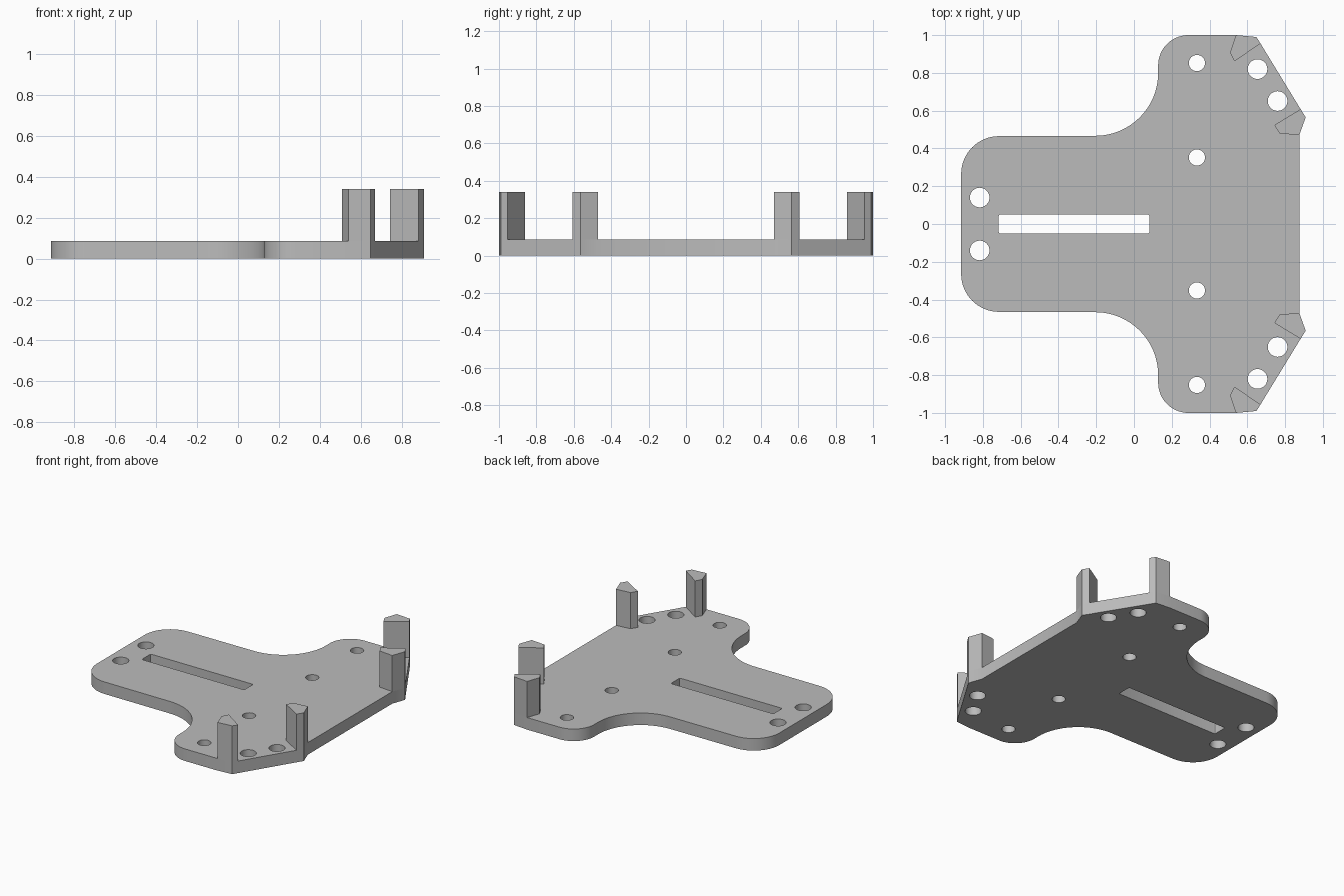
import bpy
from math import cos, sin, radians

PLATE_TOP, POST_TOP = 0.085, 0.34

if "Cube" in bpy.data.objects:
    bpy.data.objects.remove(bpy.data.objects["Cube"], do_unlink=True)

grey = bpy.data.materials.new("plain grey")
grey.use_nodes = True
colour = (0.5, 0.5, 0.5, 1)
grey.diffuse_color = colour
grey.node_tree.nodes["Principled BSDF"].inputs["Base Color"].default_value = colour


def arc(cx, cy, r, start, end, steps=16):
    angles = [radians(start + (end - start) * i / steps) for i in range(steps + 1)]
    return [(cx + r * cos(a), cy + r * sin(a)) for a in angles]


def mirror(points):
    return [(x, -y) for x, y in reversed(points)]


def extrude_loops(name, loops, bottom, top):
    """Fill the outer loop, leave inner loops open, and give it thickness."""
    curve = bpy.data.curves.new(name, "CURVE")
    curve.dimensions = "2D"
    curve.fill_mode = "BOTH"
    curve.extrude = (top - bottom) / 2
    for loop in loops:
        spline = curve.splines.new("POLY")
        spline.points.add(len(loop) - 1)
        for point, (x, y) in zip(spline.points, loop):
            point.co = (x, y, 0, 1)
        spline.use_cyclic_u = True
    obj = bpy.data.objects.new(name, curve)
    obj.location.z = (top + bottom) / 2
    bpy.context.collection.objects.link(obj)
    bpy.ops.object.select_all(action="DESELECT")
    obj.select_set(True)
    bpy.context.view_layer.objects.active = obj
    bpy.ops.object.convert(target="MESH")
    obj = bpy.context.object
    # Weld the caps to the walls
    bpy.ops.object.mode_set(mode="EDIT")
    bpy.ops.mesh.select_all(action="SELECT")
    bpy.ops.mesh.remove_doubles(threshold=0.0005)
    bpy.ops.mesh.normals_make_consistent(inside=False)
    bpy.ops.object.mode_set(mode="OBJECT")
    obj.data.materials.clear()
    obj.data.materials.append(grey)
    bpy.ops.object.shade_smooth_by_angle(angle=radians(30))
    return obj


# Posts at the two ends of the slanted corner
outer_post = [(0.54, 1.0), (0.648, 0.99), (0.67, 0.955), (0.532, 0.862), (0.508, 0.907)]
inner_post = [(0.882, 0.608), (0.909, 0.565), (0.875, 0.47), (0.77, 0.48), (0.743, 0.524)]

# Plate outline: rounded tail, concave shoulder, rounded wing, slanted corner
half = arc(-0.715, 0.265, 0.2, 180, 90)
half += arc(-0.205, 0.8, 0.333, -90, 0, 24)
half += arc(0.288, 0.84, 0.16, 180, 90)
half += outer_post[:3] + inner_post[:3]
outline = half + mirror(half)

# Screw holes and the long slot
holes = [(0.333, 0.852, 0.043), (0.333, 0.352, 0.043), (0.654, 0.82, 0.052),
         (0.76, 0.651, 0.052), (-0.817, 0.14, 0.052)]
loops = [outline]
for x, y, r in holes:
    for side in (1, -1):
        loops.append(arc(x, y * side, r, 0, 360, 32)[:-1])
slot_half = arc(-0.707, 0.04, 0.01, 180, 90, 3) + arc(0.073, 0.04, 0.01, 90, 0, 3)
loops.append(slot_half + mirror(slot_half))
extrude_loops("base_plate", loops, 0, PLATE_TOP)

for name, profile in (("outer_post", outer_post), ("inner_post", inner_post)):
    extrude_loops(name + "_left", [profile], PLATE_TOP, POST_TOP)
    extrude_loops(name + "_right", [mirror(profile)], PLATE_TOP, POST_TOP)
